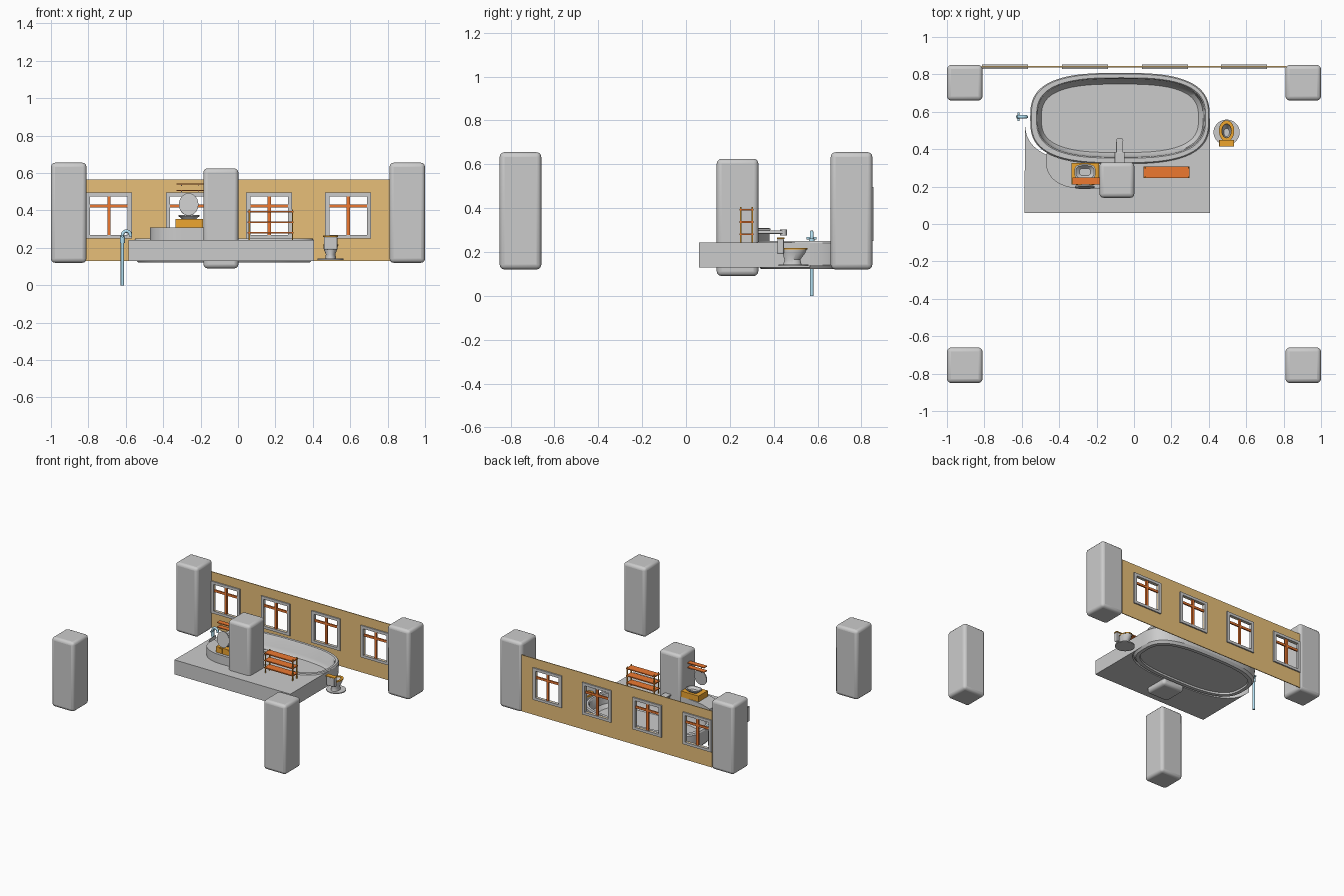
import bpy, bmesh
from math import cos, sin, pi, copysign

if "Cube" in bpy.data.objects:
    bpy.data.objects.remove(bpy.data.objects["Cube"])


def material(name, rgb):
    m = bpy.data.materials.new(name)
    m.diffuse_color = (*rgb, 1)
    m.use_nodes = True
    m.node_tree.nodes["Principled BSDF"].inputs["Base Color"].default_value = m.diffuse_color
    return m


TAN = material("tan", (0.80, 0.52, 0.19))
RED = material("red_orange", (0.85, 0.19, 0.03))
WOOD = material("orange_wood", (0.85, 0.38, 0.03))
BLUE = material("light_blue", (0.45, 0.75, 0.90))


def finish(bm, name, mat=None):
    bmesh.ops.recalc_face_normals(bm, faces=bm.faces)
    me = bpy.data.meshes.new(name)
    bm.to_mesh(me)
    bm.free()
    ob = bpy.data.objects.new(name, me)
    bpy.context.collection.objects.link(ob)
    if mat:
        me.materials.append(mat)
    return ob


def box(name, x, y, z, mat=None, bevel=0, segs=3):
    bm = bmesh.new()
    bmesh.ops.create_cube(bm, size=1)
    for v in bm.verts:
        v.co = [lo + (c + 0.5) * (hi - lo) for c, (lo, hi) in zip(v.co, (x, y, z))]
    ob = finish(bm, name, mat)
    if bevel:
        b = ob.modifiers.new("bevel", 'BEVEL')
        b.width, b.segments = bevel, segs
    return ob


def prism(name, pts, z0, z1, mat=None):
    bm = bmesh.new()
    f = bm.faces.new([bm.verts.new((x, y, z0)) for x, y in pts])
    ext = bmesh.ops.extrude_face_region(bm, geom=[f])["geom"]
    bmesh.ops.translate(bm, vec=(0, 0, z1 - z0),
                        verts=[v for v in ext if isinstance(v, bmesh.types.BMVert)])
    return finish(bm, name, mat)


def oval(cx, cy, a, b, n=48, power=2.0, t0=0, t1=2 * pi, closed=True):
    out = []
    for i in range(n if closed else n + 1):
        t = t0 + (t1 - t0) * i / n
        c, s = cos(t), sin(t)
        out.append((cx + a * copysign(abs(c) ** (2 / power), c),
                    cy + b * copysign(abs(s) ** (2 / power), s)))
    return out


def loft(name, rings, mat=None, loop=False):
    """Skin a list of (points, z) rings; cap both ends unless looped."""
    bm = bmesh.new()
    rows = [[bm.verts.new((x, y, z)) for x, y in pts] for pts, z in rings]
    n = len(rows[0])
    pairs = list(zip(rows, rows[1:])) + ([(rows[-1], rows[0])] if loop else [])
    for r, s in pairs:
        for i in range(n):
            j = (i + 1) % n
            bm.faces.new((r[i], r[j], s[j], s[i]))
    if not loop:
        bm.faces.new(rows[0])
        bm.faces.new(rows[-1])
    return finish(bm, name, mat)


def panel(name, xs, zs, y0, y1, holes, mat=None):
    """Upright slab on a grid of cuts, leaving the hole cells open."""
    bm = bmesh.new()
    g = [[bm.verts.new((x, y0, z)) for z in zs] for x in xs]
    for i in range(len(xs) - 1):
        for k in range(len(zs) - 1):
            if (i, k) not in holes:
                bm.faces.new((g[i][k], g[i + 1][k], g[i + 1][k + 1], g[i][k + 1]))
    ext = bmesh.ops.extrude_face_region(bm, geom=bm.faces[:])["geom"]
    bmesh.ops.translate(bm, vec=(0, y1 - y0, 0),
                        verts=[v for v in ext if isinstance(v, bmesh.types.BMVert)])
    return finish(bm, name, mat)


def tube(name, pts, r, mat=None):
    cu = bpy.data.curves.new(name, 'CURVE')
    cu.dimensions, cu.bevel_depth, cu.bevel_resolution = '3D', r, 3
    cu.use_fill_caps = True
    sp = cu.splines.new('POLY')
    sp.points.add(len(pts) - 1)
    for p, co in zip(sp.points, pts):
        p.co = (*co, 1)
    ob = bpy.data.objects.new(name, cu)
    bpy.context.collection.objects.link(ob)
    if mat:
        cu.materials.append(mat)
    return ob


# corner pillars and the pillar behind the tub
for sx in (-1, 1):
    for sy in (-1, 1):
        box("corner_pillar", sorted((sx * 0.81, sx)), sorted((sy * 0.66, sy * 0.85)),
            (0.12, 0.655), bevel=0.022)
box("centre_pillar", (-0.185, 0.002), (0.14, 0.33), (0.09, 0.625), bevel=0.022)

# back wall with four window openings
centres = [-0.69, -0.263, 0.167, 0.589]
xs = [-0.815] + [c + d for c in centres for d in (-0.1, 0.1)] + [0.815]
panel("back_wall", xs, (0.13, 0.27, 0.475, 0.565), 0.838, 0.844,
      {(1 + 2 * i, 1) for i in range(4)}, TAN)
for c in centres:
    panel("window_frame", (c - 0.123, c - 0.1, c + 0.1, c + 0.123),
          (0.25, 0.27, 0.475, 0.496), 0.829, 0.854, {(1, 1)})
    box("window_upright", (c - 0.009, c + 0.009), (0.835, 0.848), (0.27, 0.475), RED)
    box("window_crossbar", (c - 0.1, c + 0.1), (0.836, 0.847), (0.415, 0.432), RED)

# tub: outer wall, rounded rim, inner wall and floor
CX, CY = -0.075, 0.565


def tub_ring(d, dx=0, dy=0, n=96):
    return oval(CX + dx, CY + dy, 0.48 - d, 0.243 - d, n, 2.9)


loft("bathtub", [(tub_ring(0.05), 0.135), (tub_ring(0.047), 0.122), (tub_ring(0.02), 0.122),
                 (tub_ring(0.006), 0.14), (tub_ring(0), 0.24), (tub_ring(0.006), 0.25),
                 (tub_ring(0.028, 0.006, 0.002), 0.25), (tub_ring(0.034, 0.006, 0.002), 0.243),
                 (tub_ring(0.042, 0.006, 0), 0.17), (tub_ring(0.06), 0.145)])

# deck in front of the tub, cut away along the tub outline
right = oval(CX, CY, 0.48, 0.243, 24, 2.9, 0, -pi / 2, False)
left = oval(CX, CY, 0.508, 0.243, 24, 2.9, -pi / 2, -pi, False)
prism("deck", [(-0.585, 0.06), (0.405, 0.06)] + right + left[1:], 0.13, 0.242)

# raised counter with a rounded outer corner
edge = [p for p in oval(CX, CY, 0.48, 0.243, 60, 2.9, -pi / 2, -pi, False)
        if -0.47 < p[0] < -0.10]
corner = oval(-0.28, 0.33, 0.19, 0.14, 16, 2.2, pi, 1.5 * pi, False)
prism("counter", edge + corner + [(-0.10, 0.19)], 0.235, 0.31)

# washstand: cabinet, basin, oval mirror and two shelves
box("washstand_cabinet", (-0.335, -0.187), (0.212, 0.325), (0.31, 0.355), WOOD)
for x in (-0.31, -0.238):
    box("cabinet_door", (x, x + 0.028), (0.208, 0.213), (0.315, 0.35), WOOD)
B = (-0.262, 0.278)
loft("washbasin", [(oval(*B, a, b, 32, 3), z) for a, b, z in
                   ((0.035, 0.025, 0.352), (0.057, 0.042, 0.37), (0.057, 0.042, 0.376),
                    (0.049, 0.034, 0.376), (0.03, 0.02, 0.36))])
m = prism("mirror", oval(0, 0, 0.052, 0.06, 40), -0.004, 0.004)
m.rotation_euler = (pi / 2 - 0.12, 0, 0)
m.location = (-0.264, 0.198, 0.432)
for z in (0.503, 0.538):
    box("wall_shelf", (-0.328, -0.185), (0.21, 0.248), (z, z + 0.006), RED)
    for x in (-0.305, -0.215):
        box("shelf_bracket", (x, x + 0.005), (0.212, 0.246), (z - 0.007, z))

# tub spout on the centre pillar
box("spout", (-0.095, -0.058), (0.32, 0.45), (0.283, 0.298), bevel=0.004)
box("spout_plate", (-0.104, -0.05), (0.32, 0.385), (0.298, 0.308), bevel=0.003)
loft("spout_tip", [(oval(-0.077, 0.445, 0.02, 0.016, 20), z) for z in (0.274, 0.303)])

# towel rack: four posts and three shelves
for x in (0.057, 0.288):
    for y in (0.247, 0.298):
        box("rack_post", (x, x + 0.006), (y, y + 0.007), (0.24, 0.405), WOOD)
for z in (0.277, 0.333, 0.388):
    box("rack_shelf", (0.052, 0.296), (0.245, 0.308), (z, z + 0.008), RED)

# toilet on a round mat
T = 0.495
loft("round_mat", [(oval(T, 0.49, 0.07, 0.068), z) for z in (0.135, 0.142)])
loft("toilet_bowl", [(oval(T, y, a, b, 32), z) for y, a, b, z in
                     ((0.485, 0.03, 0.042, 0.142), (0.485, 0.025, 0.036, 0.165),
                      (0.492, 0.037, 0.052, 0.195), (0.495, 0.039, 0.055, 0.212),
                      (0.495, 0.027, 0.04, 0.212), (0.49, 0.015, 0.022, 0.175))])
loft("toilet_seat", [(oval(T, 0.498, a, b, 32), z) for a, b, z in
                     ((0.041, 0.056, 0.212), (0.041, 0.056, 0.219),
                      (0.025, 0.037, 0.219), (0.025, 0.037, 0.212))], WOOD, loop=True)
box("toilet_tank", (T - 0.036, T + 0.036), (0.417, 0.446), (0.19, 0.26), bevel=0.005)
box("tank_lid", (T - 0.04, T + 0.04), (0.414, 0.45), (0.258, 0.266), WOOD, bevel=0.003)

# standpipe with a hooked spout
arc = [(-0.5965 - 0.0215 * cos(pi * i / 12), 0.573, 0.268 + 0.0215 * sin(pi * i / 12))
       for i in range(13)]
tube("standpipe", [(-0.618, 0.573, 0.0)] + arc + [(-0.575, 0.573, 0.26)], 0.009, BLUE)
tube("standpipe_collar", [(-0.618, 0.573, 0.225), (-0.618, 0.573, 0.262)], 0.013, BLUE)
tube("standpipe_handle", [(-0.618, 0.55, 0.262), (-0.618, 0.596, 0.262)], 0.006, BLUE)

# smooth shading with sharp edges kept
bpy.ops.object.select_all(action='DESELECT')
for ob in bpy.data.objects:
    if ob.type == 'MESH':
        ob.select_set(True)
        bpy.context.view_layer.objects.active = ob
bpy.ops.object.shade_smooth_by_angle(angle=0.6)
